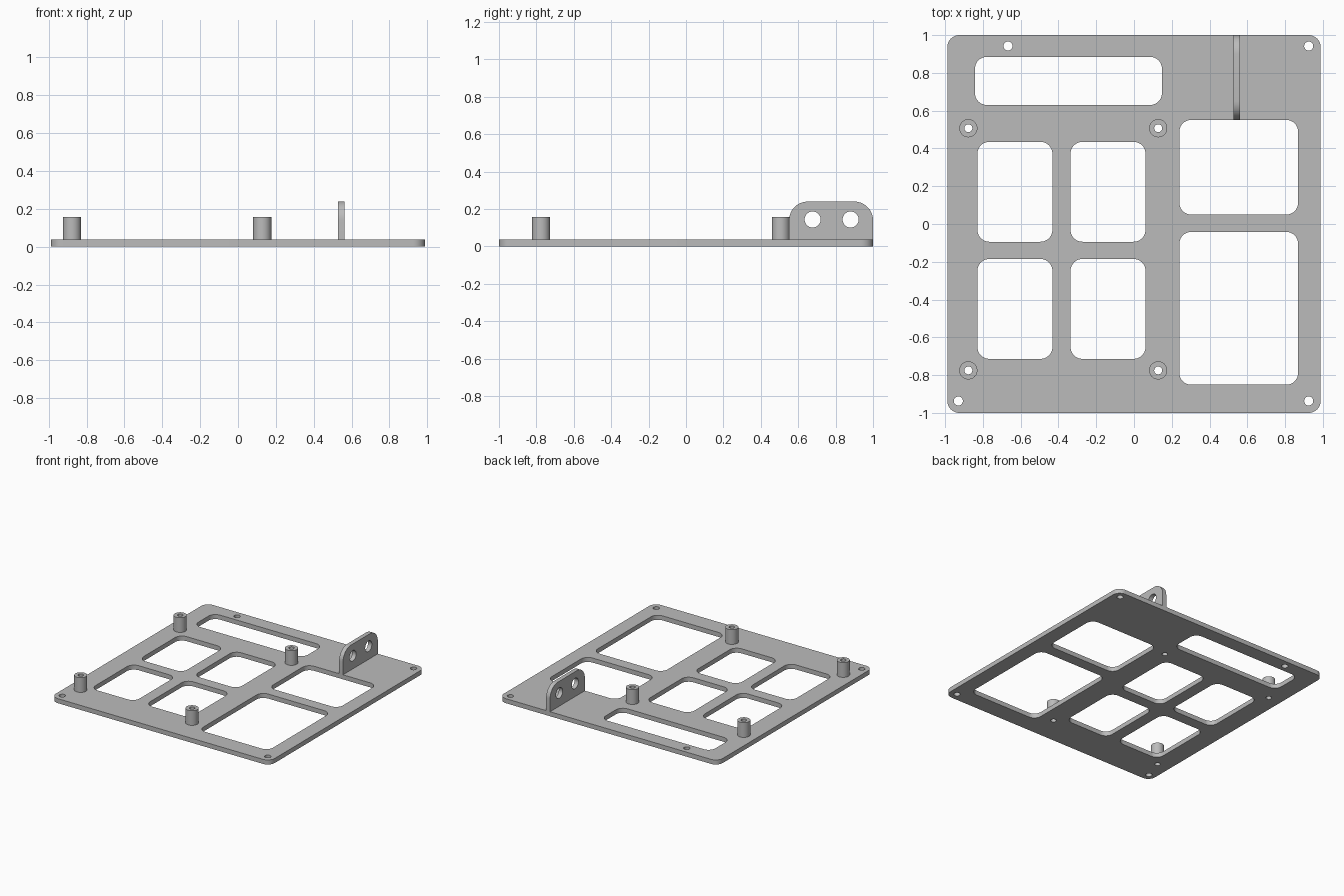
import bpy, math
from mathutils import Matrix

if "Cube" in bpy.data.objects:
    bpy.data.objects.remove(bpy.data.objects["Cube"])

gray = bpy.data.materials.new("plain gray")
gray.diffuse_color = (0.5, 0.5, 0.5, 1)
gray.use_nodes = True
gray.node_tree.nodes["Principled BSDF"].inputs["Base Color"].default_value = gray.diffuse_color
T = 0.037  # plate thickness


def circle(x, y, r, n=40):
    return [(x + r * math.cos(2 * math.pi * i / n), y + r * math.sin(2 * math.pi * i / n))
            for i in range(n)]


def rounded(x0, x1, y0, y1, radii, n=10):
    """Rectangle outline; radii run from lower left, counter-clockwise."""
    pts = []
    corners = ((x0, y0, 1, 1), (x1, y0, -1, 1), (x1, y1, -1, -1), (x0, y1, 1, -1))
    for k, ((x, y, sx, sy), r) in enumerate(zip(corners, radii)):
        if r == 0:
            pts.append((x, y))
            continue
        for i in range(n + 1):
            a = math.pi * (1 + k / 2) + math.pi / 2 * i / n
            pts.append((x + sx * r + r * math.cos(a), y + sy * r + r * math.sin(a)))
    return pts


def slab(name, loops, height, matrix):
    """Extrude an outline with holes from 0 to height, then place it."""
    cu = bpy.data.curves.new(name, 'CURVE')
    cu.dimensions, cu.fill_mode, cu.extrude = '2D', 'BOTH', height / 2
    for loop in loops:
        s = cu.splines.new('POLY')
        s.points.add(len(loop) - 1)
        for p, (x, y) in zip(s.points, loop):
            p.co = (x, y, 0, 1)
        s.use_cyclic_u = True
    ob = bpy.data.objects.new(name, cu)
    bpy.context.collection.objects.link(ob)
    bpy.ops.object.select_all(action='DESELECT')
    ob.select_set(True)
    bpy.context.view_layer.objects.active = ob
    bpy.ops.object.convert(target='MESH')
    ob = bpy.context.object
    ob.name = name
    ob.data.transform(matrix @ Matrix.Translation((0, 0, height / 2)))
    bpy.ops.object.mode_set(mode='EDIT')
    bpy.ops.mesh.select_all(action='SELECT')
    bpy.ops.mesh.remove_doubles(threshold=0.0002)
    bpy.ops.mesh.normals_make_consistent(inside=False)
    bpy.ops.object.mode_set(mode='OBJECT')
    ob.data.materials.clear()
    ob.data.materials.append(gray)
    bpy.ops.object.shade_smooth_by_angle(angle=math.radians(30))
    return ob


# Base plate with windows, screw holes and standoff bores
posts = [(x, y) for x in (-0.877, 0.128) for y in (-0.775, 0.507)]
screws = [(-0.667, 0.942), (0.925, 0.942), (0.925, -0.937), (-0.93, -0.937)]
windows = [(-0.842, 0.148, 0.63, 0.885), (0.24, 0.869, 0.05, 0.551), (0.24, 0.869, -0.851, -0.042)]
windows += [(x, x + 0.397, y, y + 0.529) for x in (-0.829, -0.336) for y in (-0.714, -0.094)]
loops = [rounded(-0.988, 0.988, -1, 1, [0.063] * 4)]
loops += [rounded(*w, [0.063] * 4) for w in windows]
loops += [circle(x, y, 0.024) for x, y in screws]
loops += [circle(x, y, 0.021) for x, y in posts]
slab("base_plate", loops, T, Matrix.Identity(4))

# Hollow standoffs
for x, y in posts:
    slab("standoff", [circle(0, 0, 0.048), circle(0, 0, 0.021)], 0.157 - T,
         Matrix.Translation((x, y, T)))

# Upright bracket: outline drawn in y-z, thickness along x
to_yz = Matrix(((0, 0, 1, 0.527), (1, 0, 0, 0), (0, 1, 0, 0), (0, 0, 0, 1)))
slab("bracket", [rounded(0.551, 1, T, 0.24, (0, 0, 0.1, 0.1)),
                 circle(0.677, 0.144, 0.043), circle(0.88, 0.144, 0.043)], 0.035, to_yz)
